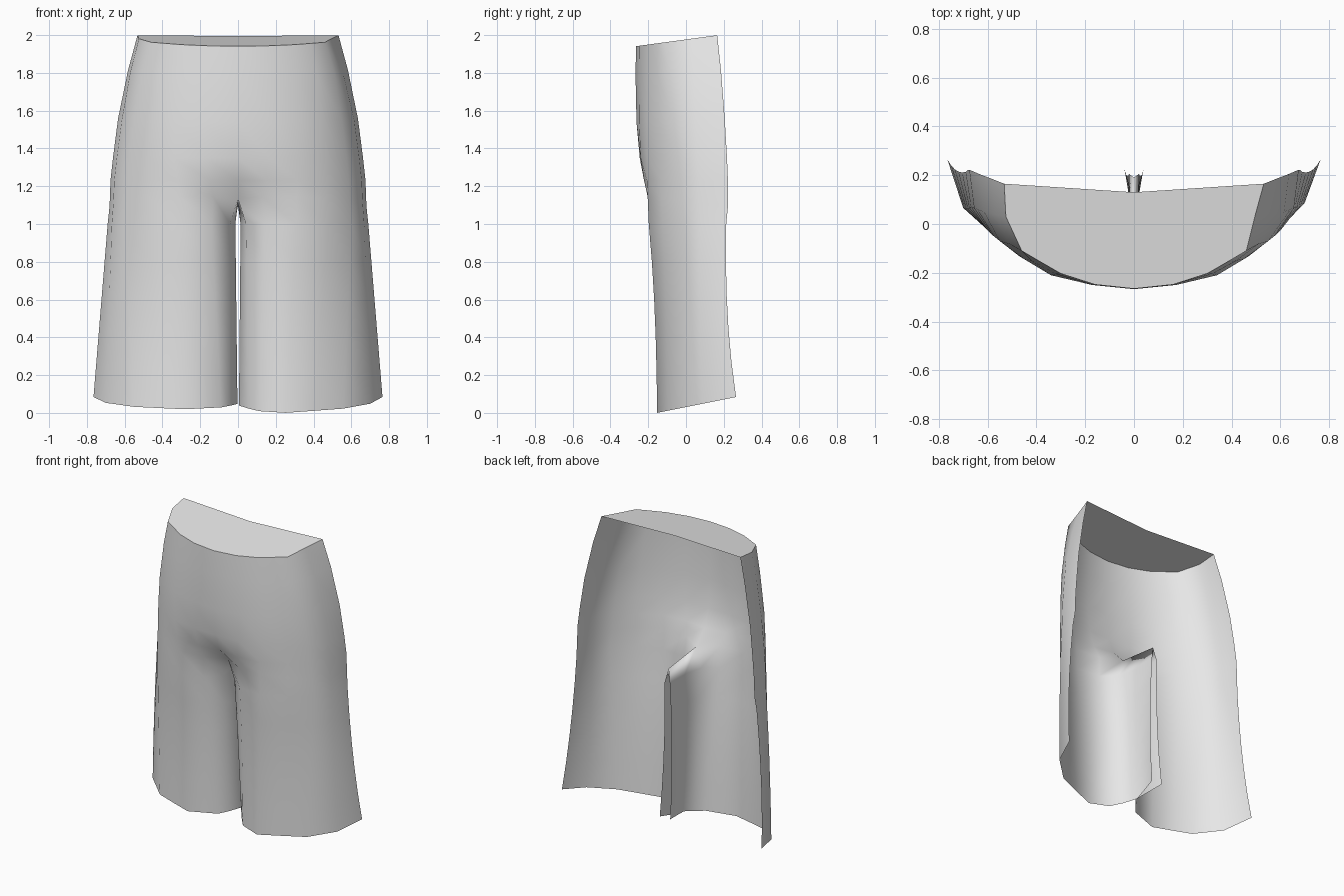
import bpy
import bmesh

if "Cube" in bpy.data.objects:
    bpy.data.objects.remove(bpy.data.objects["Cube"])

fabric = bpy.data.materials.new("light grey fabric")
fabric.diffuse_color = (0.8, 0.8, 0.8, 1)
fabric.use_nodes = True
fabric.node_tree.nodes["Principled BSDF"].inputs["Base Color"].default_value = fabric.diffuse_color

# Cross-sections: base height, tilt along y, then (x, y) from centre to side
hips = [
    (1.977, .135, [(0, -.265), (.16, -.248), (.3, -.203), (.38, -.157), (.46, -.11), (.525, .03), (.532, .165)]),
    (1.80, .08, [(0, -.267), (.17, -.25), (.32, -.205), (.42, -.15), (.51, -.082), (.57, .04), (.582, .185)]),
    (1.55, .04, [(0, -.262), (.18, -.248), (.34, -.21), (.45, -.144), (.55, -.07), (.615, .05), (.635, .205)]),
    (1.35, 0, [(0, -.245), (.17, -.24), (.34, -.207), (.47, -.132), (.575, -.05), (.642, .06), (.662, .217)]),
    (1.23, 0, [(0, -.2), (.15, -.222), (.32, -.207), (.47, -.13), (.585, -.04), (.655, .065), (.675, .222)]),
]
# Leg sections start at the rear edge of the inner leg
crotch = (1.12, -.12, [(0, .19), (0, .03), (0, -.11), (.13, -.19), (.31, -.203), (.47, -.13), (.59, -.036), (.66, .067), (.68, .222)])
thigh = (1.0, 0, [(.02, .205), (.014, .03), (.042, -.1), (.14, -.182), (.31, -.197), (.475, -.125), (.6, -.027), (.668, .07), (.69, .213)])
# The two hems are slightly different
hems = {
    1: (.031, .2, [(.04, .23), (.005, .04), (.055, -.04), (.114, -.109), (.252, -.153), (.405, -.098), (.557, -.042), (.70, .088), (.765, .265)]),
    -1: (.043, .155, [(.04, .23), (.003, .03), (.045, -.035), (.09, -.09), (.28, -.152), (.415, -.112), (.55, -.07), (.70, .066), (.765, .265)]),
}


def lift(section):
    z, tilt, pts = section
    return [(x, y, z + tilt * y) for x, y in pts]


def side_rows(side):
    """All rows of one half, waist to hem, with the leg narrowed halfway."""
    upper = [lift(s) for s in hips]
    if side > 0:                       # flatter side facet on the right
        for row, dx in zip(upper, (.03, .015)):
            x, y, z = row[5]
            row[5] = (x - dx, y, z)
    rows = [[None, None] + r for r in upper] + [lift(crotch), lift(thigh)]
    top, hem = lift(thigh), lift(hems[side])
    for t in (.2, .4, .6, .8, 1):
        row = []
        for a, b in zip(top, hem):
            x, y, z = (p + (q - p) * t for p, q in zip(a, b))
            bow = t * (1 - t)
            y += bow * (.045 - .3 * (y + .18))
            row.append((x, y, z))
        rows.append(row)
    return rows


def make_object(name, build, smooth):
    """Build both halves into one mesh and weld the centre line."""
    bm = bmesh.new()
    for side in (1, -1):
        build(bm, side)
    bmesh.ops.remove_doubles(bm, verts=bm.verts, dist=.0005)
    for f in bm.faces:
        f.smooth = smooth
    me = bpy.data.meshes.new(name)
    bm.to_mesh(me)
    bm.free()
    me.materials.append(fabric)
    bpy.context.collection.objects.link(bpy.data.objects.new(name, me))


# Front shell: hips joined to the legs with their inner panels
def shell(bm, side):
    grid = [[p and bm.verts.new((side * p[0], p[1], p[2])) for p in row] for row in side_rows(side)]
    for a, b in zip(grid, grid[1:]):
        for c in range(8):
            quad = [a[c], b[c], b[c + 1], a[c + 1]]
            if all(quad):
                bm.faces.new(quad[::side])


# Flat cap closing the waist
def cap(bm, side):
    pts = side_rows(side)[0][2:] + [(0, .13, 1.977 + .135 * .13)]
    bm.faces.new([bm.verts.new((side * x, y, z)) for x, y, z in pts][::side])


make_object("shorts_front", shell, True)
make_object("waist_cap", cap, False)
